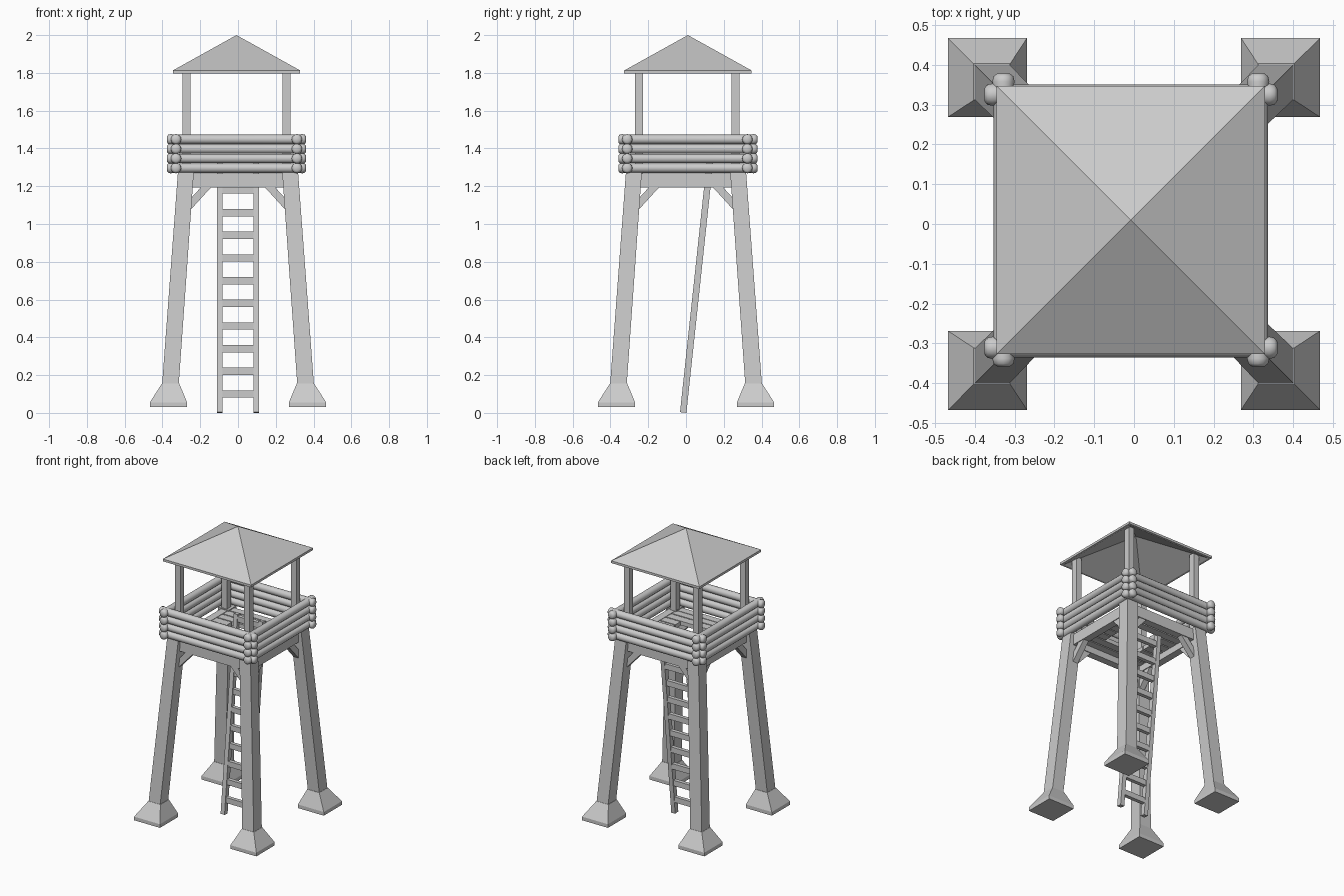
import bpy, bmesh
from mathutils import Vector, Matrix

if "Cube" in bpy.data.objects:
    bpy.data.objects.remove(bpy.data.objects["Cube"])

CX, CY = -0.008, 0.01   # centre of the cabin


def finish(name, bm, smooth=False):
    bmesh.ops.remove_doubles(bm, verts=bm.verts, dist=1e-5)
    bmesh.ops.recalc_face_normals(bm, faces=bm.faces)
    me = bpy.data.meshes.new(name)
    bm.to_mesh(me)
    bm.free()
    ob = bpy.data.objects.new(name, me)
    bpy.context.collection.objects.link(ob)
    if smooth:
        bpy.ops.object.select_all(action='DESELECT')
        ob.select_set(True)
        bpy.context.view_layer.objects.active = ob
        bpy.ops.object.shade_smooth_by_angle(angle=0.7)
    return ob


def square_loft(name, rings):
    """Skin square rings (cx, cy, half, z); half 0 makes an apex."""
    bm = bmesh.new()
    loops = [[bm.verts.new((cx + sx * h, cy + sy * h, z))
              for sx, sy in ((-1, -1), (1, -1), (1, 1), (-1, 1))]
             for cx, cy, h, z in rings]
    for a, b in zip(loops, loops[1:]):
        for i in range(4):
            j = (i + 1) % 4
            bm.faces.new((a[i], a[j], b[j], b[i]))
    for ring, loop in ((rings[0], loops[0]), (rings[-1], loops[-1])):
        if ring[2] > 0:
            bm.faces.new(loop)
    return finish(name, bm)


def bar(name, p, q, w, d):
    """Rectangular bar between two points."""
    p, q = Vector(p), Vector(q)
    rot = (q - p).to_track_quat('Z', 'Y').to_matrix().to_4x4()
    bm = bmesh.new()
    bmesh.ops.create_cube(bm, size=1, matrix=Matrix.Translation((p + q) / 2) @ rot
                          @ Matrix.Diagonal((w, d, (q - p).length, 1)))
    return finish(name, bm)


def box(name, x0, x1, y0, y1, z0, z1):
    bm = bmesh.new()
    bmesh.ops.create_cube(bm, size=1, matrix=Matrix.Translation(
        ((x0 + x1) / 2, (y0 + y1) / 2, (z0 + z1) / 2))
        @ Matrix.Diagonal((x1 - x0, y1 - y0, z1 - z0, 1)))
    return finish(name, bm)


def log(name, p, q, sides=12):
    """Round log with swollen, rounded ends."""
    p, q = Vector(p), Vector(q)
    L = (q - p).length
    prof = [(0, 0), (.016, 0), (.025, .007), (.028, .02), (.025, .038)]
    prof += [(r, L - t) for r, t in reversed(prof)]
    bm = bmesh.new()
    vs = [bm.verts.new((r, 0, t)) for r, t in prof]
    es = [bm.edges.new(e) for e in zip(vs, vs[1:])]
    bmesh.ops.spin(bm, geom=vs + es, cent=(0, 0, 0), axis=(0, 0, 1),
                   angle=6.2831853, steps=sides)
    bm.transform(Matrix.Translation(p) @ (q - p).to_track_quat('Z', 'Y').to_matrix().to_4x4())
    return finish(name, bm, True)


# Hollow pyramid roof
square_loft("roof", [(CX, CY, 0, 1.978), (CX, CY, .322, 1.797), (CX, CY, .337, 1.797),
                     (CX, CY, .337, 1.813), (CX, CY, 0, 2.0)])

for sx in (-1, 1):
    for sy in (-1, 1):
        # Splayed legs, stone feet and roof posts
        square_loft("leg", [(sx * .36, sy * .36, .044, .12), (sx * .276, sy * .276, .042, 1.275)])
        square_loft("foot", [(sx * .368, sy * .368, .099, .03), (sx * .368, sy * .368, .099, .055),
                             (sx * .357, sy * .357, .046, .155)])
        px, py = CX + sx * .265, CY - .004 + sy * .255
        square_loft("roof_post", [(px, py, .021, 1.22), (px, py, .021, 1.832)])
        # Diagonal braces under the beams, one along each side
        bar("brace_x", (sx * .28, sy * .27, 1.073), (sx * .155, sy * .27, 1.21), .04, .04)
        bar("brace_y", (sx * .27, sy * .28, 1.073), (sx * .27, sy * .155, 1.21), .04, .04)

# Beams between the leg tops
for s in (-1, 1):
    box("beam_x", -.25, .25, s * .27 - .025, s * .27 + .025, 1.193, 1.268)
    box("beam_y", s * .27 - .025, s * .27 + .025, -.25, .25, 1.193, 1.268)

# Floor planks with a hatch for the ladder
n, w = 8, .5 / 8
for i in range(n):
    y0 = -.25 + i * w
    y1 = y0 + w - .008
    if -.14 < (y0 + y1) / 2 < .15:
        for x0, x1 in ((-.25, -.13), (.13, .25)):
            box("floor_plank", x0, x1, y0, y1, 1.237, 1.265)
    else:
        box("floor_plank", -.25, .25, y0, y1, 1.237, 1.265)

# Log parapet
for i in range(4):
    z = 1.296 + i * .0507
    for s in (-1, 1):
        y = CY - .003 + s * .318
        x = CX + s * .32
        log("log_x", (CX - .368, y, z), (CX + .368, y, z))
        log("log_y", (x, CY - .368, z), (x, CY + .368, z))


# Leaning ladder
def ladder_y(z):
    return -.015 + .107 * z


for s in (-1, 1):
    bar("ladder_rail", (s * .096, ladder_y(.002), .002), (s * .096, ladder_y(1.33), 1.33), .03, .034)
for i in range(11):
    z = .1 + i * .12
    if z < 1.31:
        y = ladder_y(z)
        box("ladder_rung", -.09, .09, y - .013, y + .013, z - .019, z + .019)
